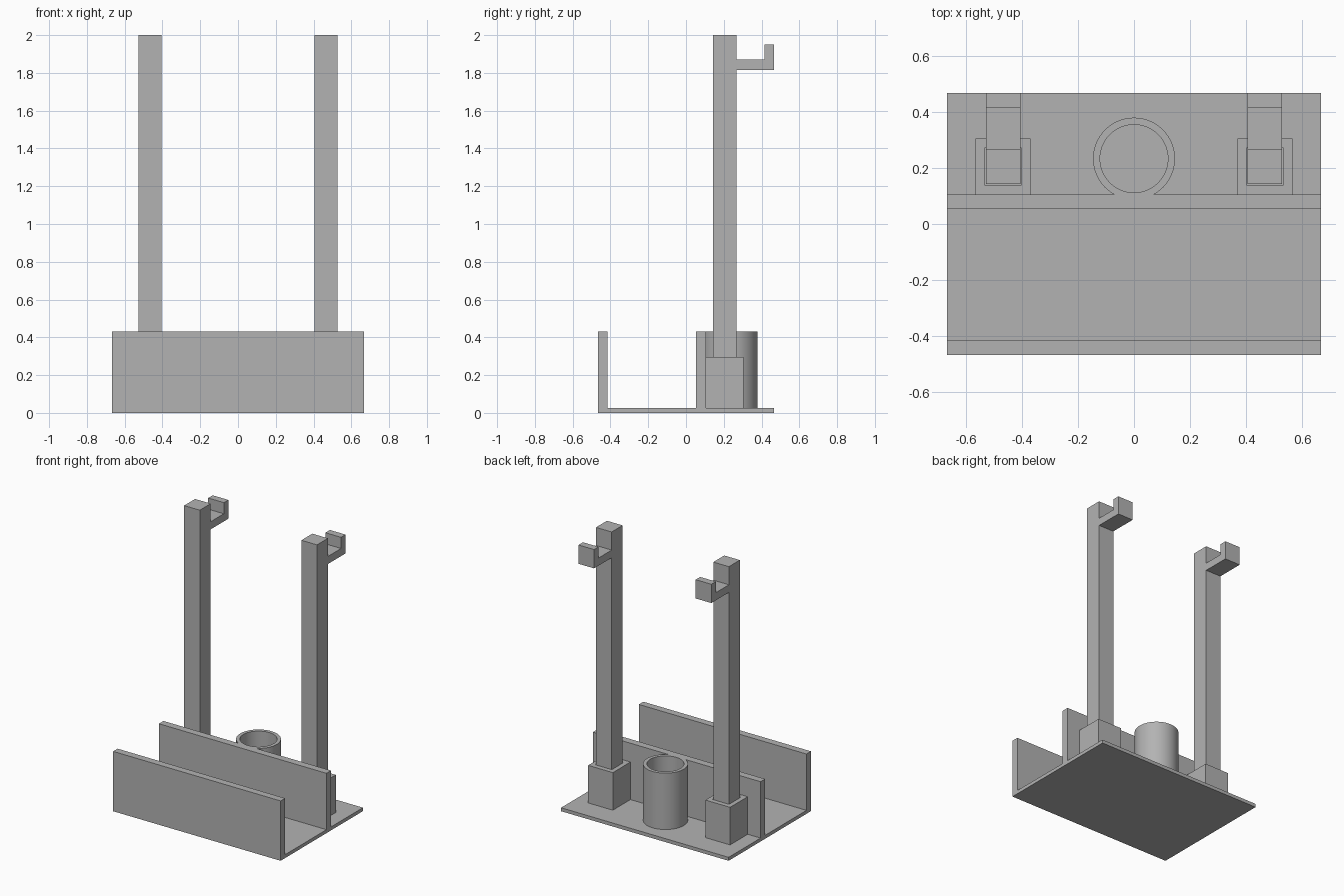
import bpy, bmesh, math
from mathutils import Matrix

cube = bpy.data.objects.get("Cube")
if cube:
    bpy.data.objects.remove(cube, do_unlink=True)

grey = bpy.data.materials.new("plain_grey")
grey.use_nodes = True
colour = (0.45, 0.45, 0.45, 1)
grey.diffuse_color = colour
grey.node_tree.nodes["Principled BSDF"].inputs["Base Color"].default_value = colour


def finish(name, bm):
    bmesh.ops.recalc_face_normals(bm, faces=bm.faces)
    mesh = bpy.data.meshes.new(name)
    bm.to_mesh(mesh)
    bm.free()
    mesh.materials.append(grey)
    obj = bpy.data.objects.new(name, mesh)
    bpy.context.collection.objects.link(obj)
    return obj


def extrude_x(name, profile, x0, x1):
    """Extrude a (y, z) outline from x0 to x1."""
    bm = bmesh.new()
    face = bm.faces.new([bm.verts.new((x0, y, z)) for y, z in profile])
    out = bmesh.ops.extrude_face_region(bm, geom=[face])
    moved = [v for v in out["geom"] if isinstance(v, bmesh.types.BMVert)]
    bmesh.ops.translate(bm, vec=(x1 - x0, 0, 0), verts=moved)
    return finish(name, bm)


def box(name, x0, x1, y0, y1, z0, z1):
    return extrude_x(name, [(y0, z0), (y1, z0), (y1, z1), (y0, z1)], x0, x1)


W, D, FLOOR, RIM, WALL_BACK = 0.666, 0.467, 0.025, 0.43, 0.105

# Base plate with two upright walls forming the slot, as one channel section
extrude_x("base_and_walls", [
    (-D, 0), (D, 0), (D, FLOOR), (WALL_BACK, FLOOR), (WALL_BACK, RIM),
    (0.053, RIM), (0.053, FLOOR), (-0.416, FLOOR), (-0.416, RIM), (-D, RIM)], -W, W)

# Round holder: thick tube trimmed flush against the rear wall
bm = bmesh.new()
ring = [bm.verts.new((r, 0, z)) for r, z in
        ((0.121, FLOOR), (0.146, FLOOR), (0.146, RIM), (0.121, RIM))]
edges = [bm.edges.new((ring[i], ring[(i + 1) % 4])) for i in range(4)]
bmesh.ops.spin(bm, geom=ring + edges, axis=(0, 0, 1), cent=(0, 0, 0),
               angle=math.tau, steps=64)
bmesh.ops.remove_doubles(bm, verts=bm.verts, dist=0.0001)
bmesh.ops.transform(bm, matrix=Matrix.Translation((0, 0.233, 0)), verts=bm.verts)
bmesh.ops.recalc_face_normals(bm, faces=bm.faces)
bmesh.ops.bisect_plane(bm, geom=bm.verts[:] + bm.edges[:] + bm.faces[:],
                       plane_co=(0, WALL_BACK, 0), plane_no=(0, 1, 0), clear_inner=True)
holder = finish("round_holder", bm)
bpy.context.view_layer.objects.active = holder
holder.select_set(True)
bpy.ops.object.shade_smooth_by_angle(angle=math.radians(30))
holder.select_set(False)

# Sockets and hooked posts, one pair per side
for side, s in (("right", -1), ("left", 1)):
    x = s * 0.466
    socket = box(side + "_socket", x - 0.098, x + 0.098, WALL_BACK, 0.305, FLOOR, 0.295)
    cutter = box(side + "_socket_cutter", x - 0.066, x + 0.066, 0.139, 0.271, 0.035, 0.4)
    cutter.hide_render = True
    cutter.hide_set(True)
    cut = socket.modifiers.new("post_hole", "BOOLEAN")
    cut.operation = "DIFFERENCE"
    cut.solver = "EXACT"
    cut.object = cutter
    extrude_x(side + "_hooked_post", [
        (0.143, 0.035), (0.267, 0.035), (0.267, 1.815), (D, 1.815), (D, 1.95),
        (0.416, 1.95), (0.416, 1.87), (0.267, 1.87), (0.267, 2), (0.143, 2)],
        x - 0.062, x + 0.062)
